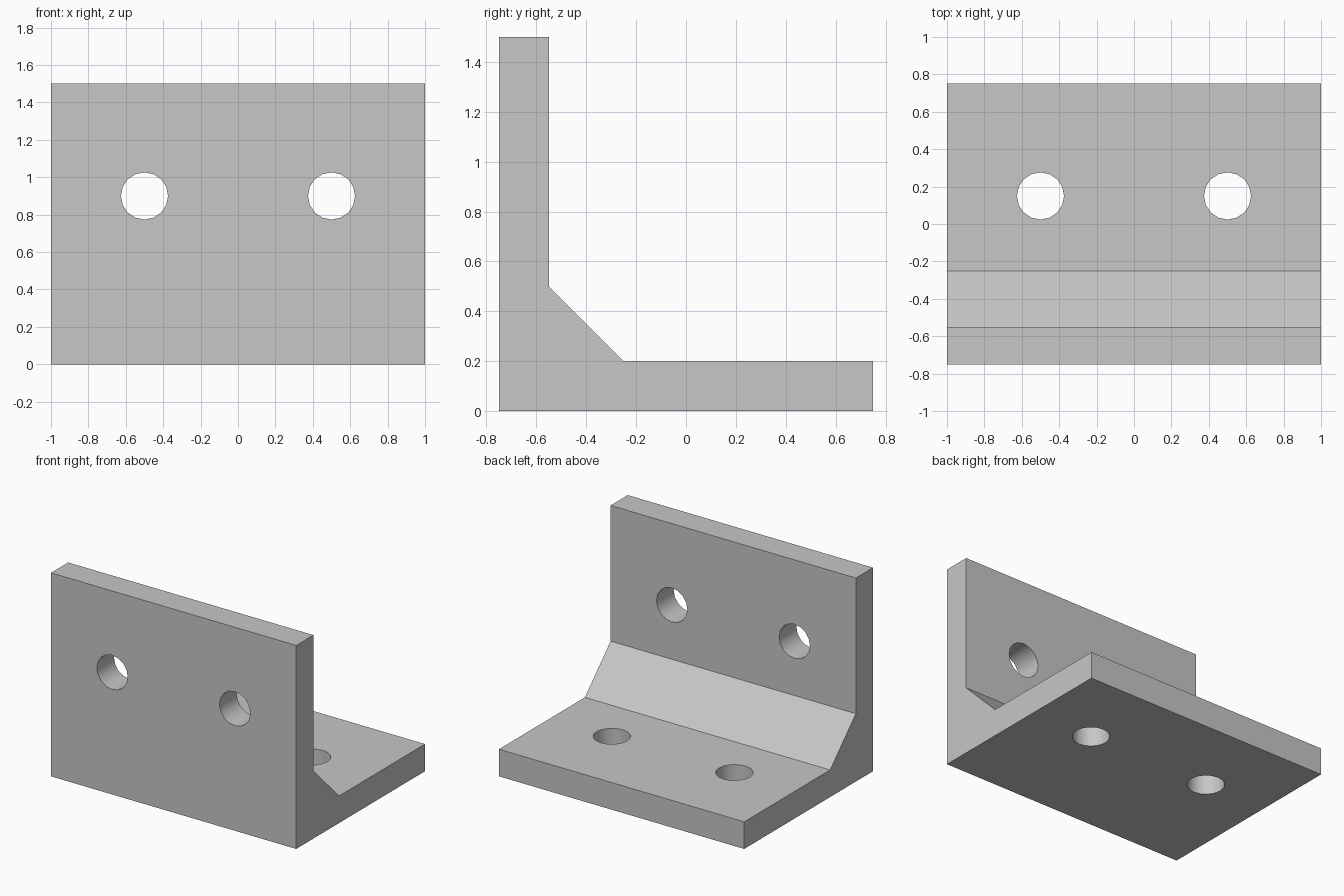
import bpy
import bmesh
import math
from mathutils import Matrix, Vector

cube = bpy.data.objects.get("Cube")
if cube:
    bpy.data.objects.remove(cube, do_unlink=True)

# Plain grey finish
grey = bpy.data.materials.new("plain_grey")
grey.use_nodes = True
colour = (0.57, 0.57, 0.57, 1)
grey.diffuse_color = colour
grey.node_tree.nodes["Principled BSDF"].inputs["Base Color"].default_value = colour


def add_object(name, bm):
    bmesh.ops.recalc_face_normals(bm, faces=bm.faces)
    mesh = bpy.data.meshes.new(name)
    bm.to_mesh(mesh)
    bm.free()
    mesh.materials.append(grey)
    obj = bpy.data.objects.new(name, mesh)
    bpy.context.collection.objects.link(obj)
    return obj


# Angle bracket: L profile with a sloped inner corner, extruded across x
profile = [(-0.75, 0), (0.75, 0), (0.75, 0.2), (-0.25, 0.2),
           (-0.55, 0.5), (-0.55, 1.5), (-0.75, 1.5)]
bm = bmesh.new()
end = bm.faces.new([bm.verts.new((-1, y, z)) for y, z in profile])
side = bmesh.ops.extrude_face_region(bm, geom=[end])
bmesh.ops.translate(bm, vec=Vector((2, 0, 0)),
                    verts=[v for v in side["geom"] if isinstance(v, bmesh.types.BMVert)])
bracket = add_object("angle_bracket", bm)

# Bolt hole cutters: one pair through each plate
bm = bmesh.new()
for x in (-0.5, 0.5):
    upright = Matrix.Translation((x, -0.65, 0.9)) @ Matrix.Rotation(math.pi / 2, 4, "X")
    base = Matrix.Translation((x, 0.15, 0.1))
    for place in (upright, base):
        bmesh.ops.create_cone(bm, cap_ends=True, segments=16, radius1=0.126,
                              radius2=0.126, depth=0.4, matrix=place)
cutter = add_object("bolt_hole_cutter", bm)
cutter.hide_render = True

# Cut the holes and bake the result
bpy.ops.object.select_all(action="DESELECT")
bpy.context.view_layer.objects.active = bracket
bracket.select_set(True)
cut = bracket.modifiers.new("bolt_holes", "BOOLEAN")
cut.operation = "DIFFERENCE"
cut.solver = "EXACT"
cut.object = cutter
bpy.ops.object.modifier_apply(modifier=cut.name)
bpy.data.objects.remove(cutter, do_unlink=True)

bpy.ops.object.shade_smooth_by_angle(angle=math.radians(30))
